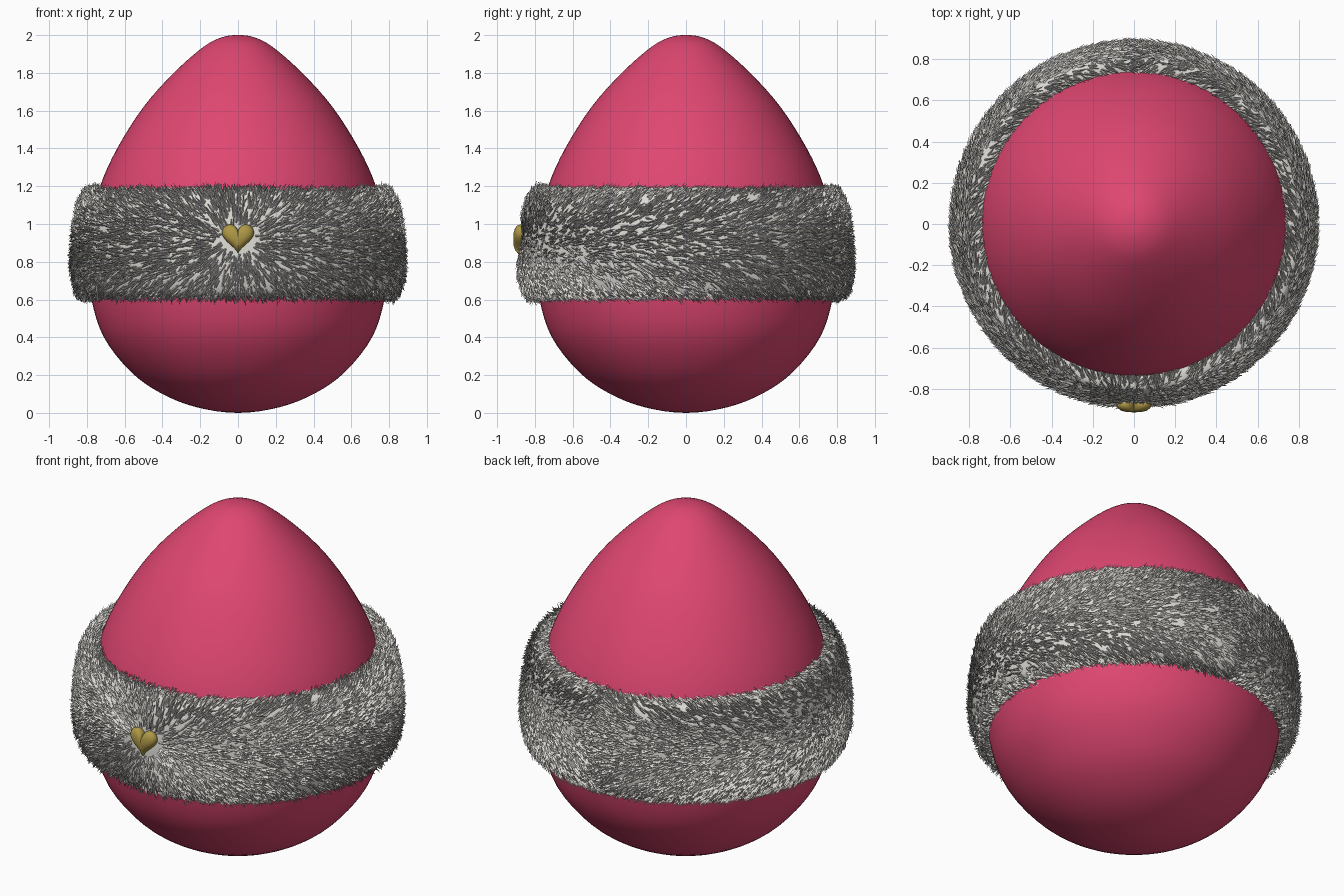
import bpy, bmesh, math, random
from mathutils import Vector

if "Cube" in bpy.data.objects:
    bpy.data.objects.remove(bpy.data.objects["Cube"])
random.seed(4)


def material(name, rgb):
    m = bpy.data.materials.new(name)
    m.diffuse_color = (*rgb, 1)
    m.use_nodes = True
    m.node_tree.nodes["Principled BSDF"].inputs["Base Color"].default_value = m.diffuse_color
    return m


PINK = material("pink shell", (0.74, 0.062, 0.165))
FUR = material("pale fur", (0.72, 0.70, 0.66))
GOLD = material("gold", (0.42, 0.31, 0.06))


def make_object(name, bm, mat, smooth=True):
    bmesh.ops.recalc_face_normals(bm, faces=bm.faces)
    me = bpy.data.meshes.new(name)
    bm.to_mesh(me)
    bm.free()
    me.materials.append(mat)
    for p in me.polygons:
        p.use_smooth = smooth
    ob = bpy.data.objects.new(name, me)
    bpy.context.collection.objects.link(ob)
    return ob


def spline(pts, steps, before=None, after=None):
    """Smooth curve through (radius, height) points."""
    P = [Vector(before or pts[0])] + [Vector(p) for p in pts] + [Vector(after or pts[-1])]
    out = []
    for i in range(1, len(P) - 2):
        a, b, c, d = P[i - 1:i + 3]
        for k in range(steps):
            t = k / steps
            out.append(0.5 * (2 * b + (c - a) * t + (2 * a - 5 * b + 4 * c - d) * t * t
                              + (3 * b - a - 3 * c + d) * t ** 3))
    out.append(P[-2])
    return out


def lathe(name, profile, mat, seg=96):
    bm = bmesh.new()
    rings = []
    for r, z in profile:
        if r < 1e-5:
            rings.append([bm.verts.new((0, 0, z))] * seg)
        else:
            rings.append([bm.verts.new((r * math.cos(2 * math.pi * i / seg),
                                        r * math.sin(2 * math.pi * i / seg), z))
                          for i in range(seg)])
    for A, B in zip(rings, rings[1:]):
        for i in range(seg):
            j = (i + 1) % seg
            bm.faces.new(list(dict.fromkeys((A[i], A[j], B[j], B[i]))))
    return make_object(name, bm, mat)


# Egg body
egg = [(0, 0), (0.22, 0.03), (0.41, 0.105), (0.57, 0.22), (0.71, 0.40), (0.775, 0.60),
       (0.79, 0.80), (0.775, 1.0), (0.73, 1.2), (0.64, 1.4), (0.50, 1.62), (0.34, 1.80),
       (0.18, 1.94), (0.08, 1.99), (0, 2.0)]
lathe("egg_body", spline(egg, 4, (-0.22, 0.03), (-0.08, 1.99)), PINK)

# Fur band: smooth base roll
band = spline([(0.755, 0.625), (0.80, 0.614), (0.845, 0.635), (0.872, 0.72), (0.877, 0.83),
               (0.866, 0.97), (0.845, 1.09), (0.81, 1.165), (0.77, 1.18), (0.735, 1.175)], 5)
lathe("fur_band_base", band, FUR)

# Fur band: tufts combed away from the heart
HEART_Z = 0.92
lengths = [0]
for a, b in zip(band, band[1:]):
    lengths.append(lengths[-1] + (b - a).length)
bm = bmesh.new()
for n in range(13000):
    s = random.uniform(0.01, lengths[-1] - 0.01)
    i = max(k for k in range(len(band) - 1) if lengths[k] <= s)
    p = band[i].lerp(band[i + 1], (s - lengths[i]) / (lengths[i + 1] - lengths[i]))
    t2 = (band[i + 1] - band[i]).normalized()
    ang = random.uniform(-math.pi, math.pi)          # 0 is the front
    radial = Vector((math.sin(ang), -math.cos(ang), 0))
    around = Vector((math.cos(ang), math.sin(ang), 0))
    up = radial * t2.x + Vector((0, 0, t2.y))
    normal = radial * t2.y - Vector((0, 0, t2.x))
    ds = max(-0.45, min(0.45, ang * 0.87))
    flow = around * ds + up * (p.y - HEART_Z) * 1.3
    if flow.length < 0.09 and abs(ang) < 0.5:
        continue
    flow = flow.normalized() + around * random.gauss(0, 0.25) + up * random.gauss(0, 0.25)
    flow = (flow - normal * flow.dot(normal)).normalized()
    side = normal.cross(flow)
    root = radial * p.x + Vector((0, 0, p.y)) - normal * 0.004
    size = random.uniform(0.04, 0.07)
    w = random.uniform(0.005, 0.008)
    tip = root + flow * size + normal * size * random.uniform(0.3, 0.5)
    a, b, c, d = [bm.verts.new(v) for v in
                  (root - side * w, root + side * w, root + normal * w * 1.6, tip)]
    for f in ((a, b, d), (b, c, d), (c, a, d)):
        bm.faces.new(f)
make_object("fur_tufts", bm, FUR, smooth=False)

# Gold heart: puffed rings of a heart outline
outline = []
N = 40
for k in range(N):
    t = 2 * math.pi * k / N
    outline.append((16 * math.sin(t) ** 3 * 0.0053,
                    (13 * math.cos(t) - 5 * math.cos(2 * t) - 2 * math.cos(3 * t)
                     - math.cos(4 * t) + 2.5) * 0.0054))
bm = bmesh.new()
rings = []
for scale, y in ((0.8, -0.855), (0.97, -0.868), (1.0, -0.878), (0.93, -0.893),
                 (0.75, -0.905), (0.45, -0.912)):
    rings.append([bm.verts.new((x * scale, y, HEART_Z + z * scale)) for x, z in outline])
for A, B in zip(rings, rings[1:]):
    for i in range(N):
        j = (i + 1) % N
        bm.faces.new((A[i], A[j], B[j], B[i]))
for ring, y in ((rings[0], -0.853), (rings[-1], -0.914)):
    c = bm.verts.new((0, y, HEART_Z))
    for i in range(N):
        bm.faces.new((ring[i], ring[(i + 1) % N], c))
make_object("heart_charm", bm, GOLD)
